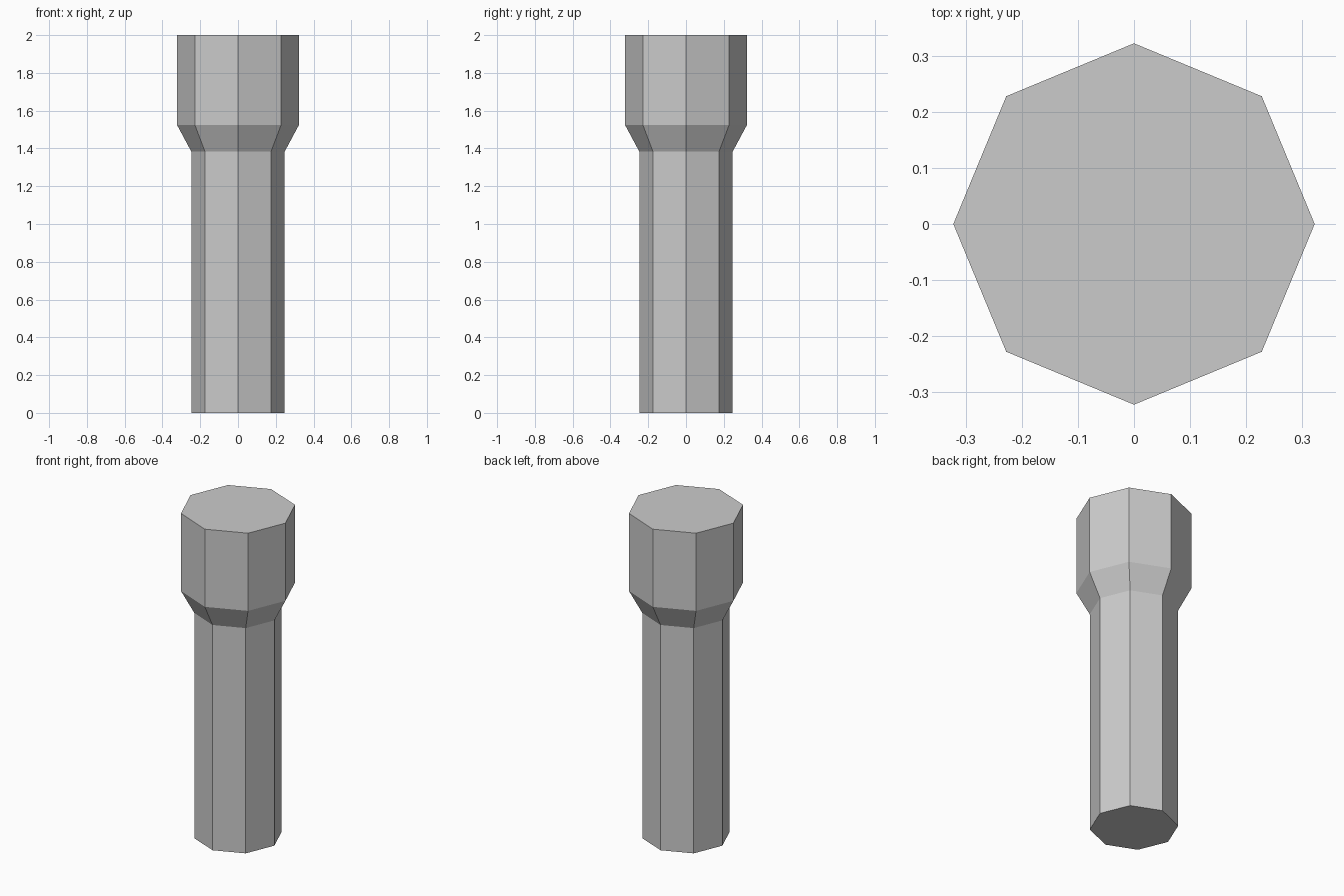
import bpy, bmesh
from math import cos, sin, pi

if "Cube" in bpy.data.objects:
    bpy.data.objects.remove(bpy.data.objects["Cube"])

SIDES = 8
# (radius, height) from the foot of the shaft to the top of the head
PROFILE = [(0.247, 0.0), (0.247, 1.383), (0.322, 1.523), (0.322, 2.0)]

bm = bmesh.new()
rings = [[bm.verts.new((r * cos(2 * pi * i / SIDES), r * sin(2 * pi * i / SIDES), z))
          for i in range(SIDES)] for r, z in PROFILE]

# Side walls: shaft, flared collar and head
for low, high in zip(rings, rings[1:]):
    for i in range(SIDES):
        j = (i + 1) % SIDES
        bm.faces.new((low[i], low[j], high[j], high[i]))

# End caps
bm.faces.new(rings[0][::-1])
bm.faces.new(rings[-1])

mesh = bpy.data.meshes.new("octagonal_peg")
bm.to_mesh(mesh)
bm.free()
bpy.context.collection.objects.link(bpy.data.objects.new("octagonal_peg", mesh))
